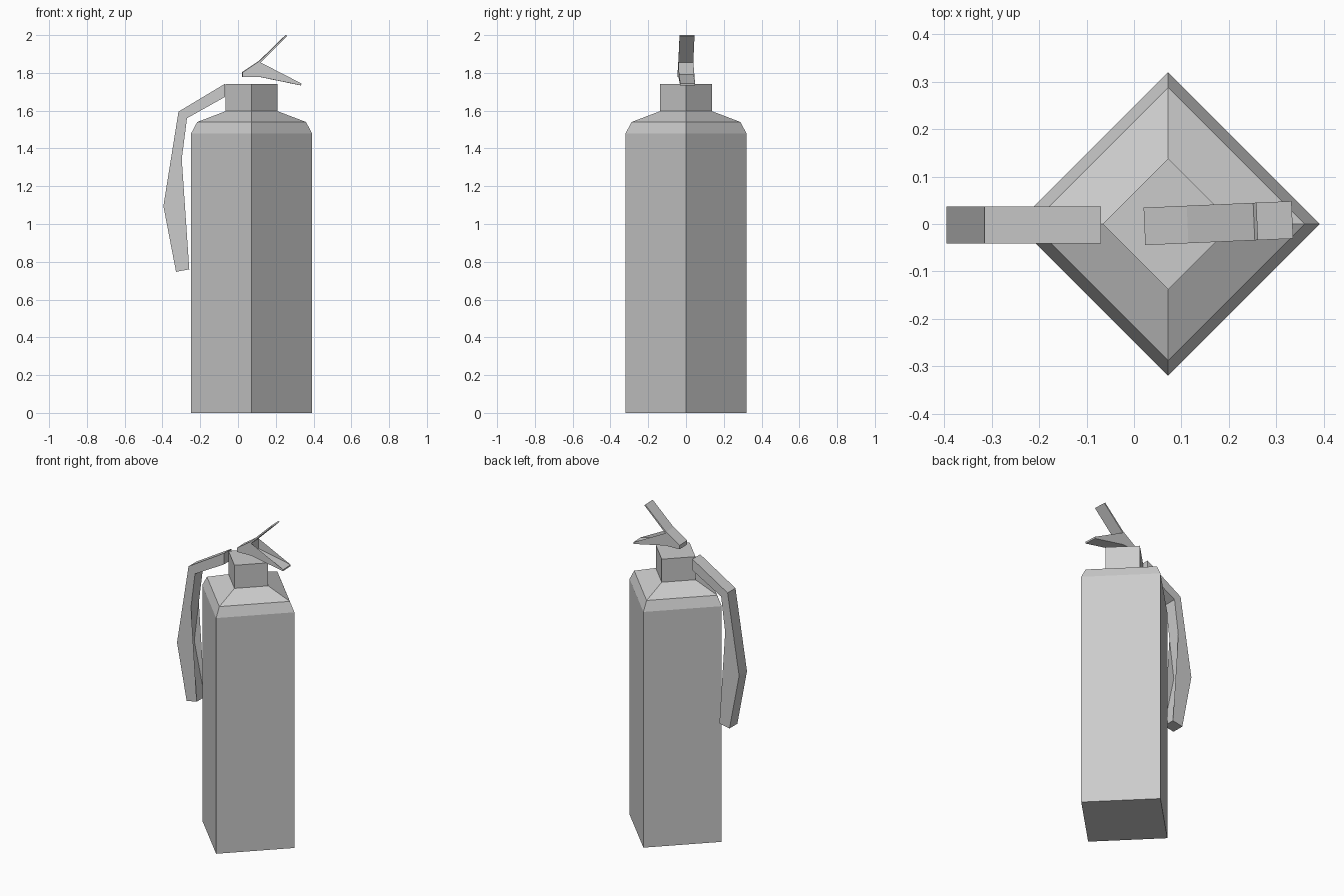
import bpy, bmesh, math

if "Cube" in bpy.data.objects:
    bpy.data.objects.remove(bpy.data.objects["Cube"])


def finish(name, bm):
    bmesh.ops.recalc_face_normals(bm, faces=bm.faces)
    mesh = bpy.data.meshes.new(name)
    bm.to_mesh(mesh)
    bm.free()
    obj = bpy.data.objects.new(name, mesh)
    bpy.context.collection.objects.link(obj)
    return obj


def lathe(name, profile, sides, cx):
    """Stack of flat-sided rings from (radius, z) pairs, capped at both ends."""
    bm = bmesh.new()
    rings = [[bm.verts.new((cx + r * math.cos(2 * math.pi * i / sides),
                            r * math.sin(2 * math.pi * i / sides), z))
              for i in range(sides)] for r, z in profile]
    for a, b in zip(rings, rings[1:]):
        for i in range(sides):
            j = (i + 1) % sides
            bm.faces.new((a[i], a[j], b[j], b[i]))
    bm.faces.new(rings[0])
    bm.faces.new(rings[-1])
    return finish(name, bm)


def prism(name, outline, half_width, y=0.0, turn=0.0):
    """Side outline in x, z given a width along y, then turned about z."""
    bm = bmesh.new()
    near, far = [[bm.verts.new((px - s * half_width * turn, y + s * half_width + px * turn, pz))
                  for px, pz in outline] for s in (-1, 1)]
    n = len(outline)
    for i in range(n):
        j = (i + 1) % n
        bm.faces.new((near[i], near[j], far[j], far[i]))
    caps = [bm.faces.new(near), bm.faces.new(far)]
    bmesh.ops.triangulate(bm, faces=caps)
    return finish(name, bm)


# Four-sided tank with stepped shoulder and neck
lathe("tank", [(0.32, 0), (0.32, 1.48), (0.288, 1.54), (0.138, 1.597), (0.138, 1.742)], 4, 0.072)

# Bent hose hanging from the neck
prism("hose", [(-0.07, 1.742), (-0.315, 1.595), (-0.395, 1.095), (-0.328, 0.747),
               (-0.258, 0.76), (-0.33, 1.095), (-0.27, 1.56), (-0.07, 1.672)],
      0.039, y=-0.002)

# Forked squeeze lever floating above the neck
prism("lever", [(0.022, 1.778), (0.118, 1.778), (0.332, 1.734), (0.334, 1.744), (0.118, 1.792),
                (0.118, 1.855), (0.26, 1.995), (0.253, 2.0), (0.113, 1.864), (0.022, 1.803)],
      0.0395, y=-0.006, turn=0.044)
